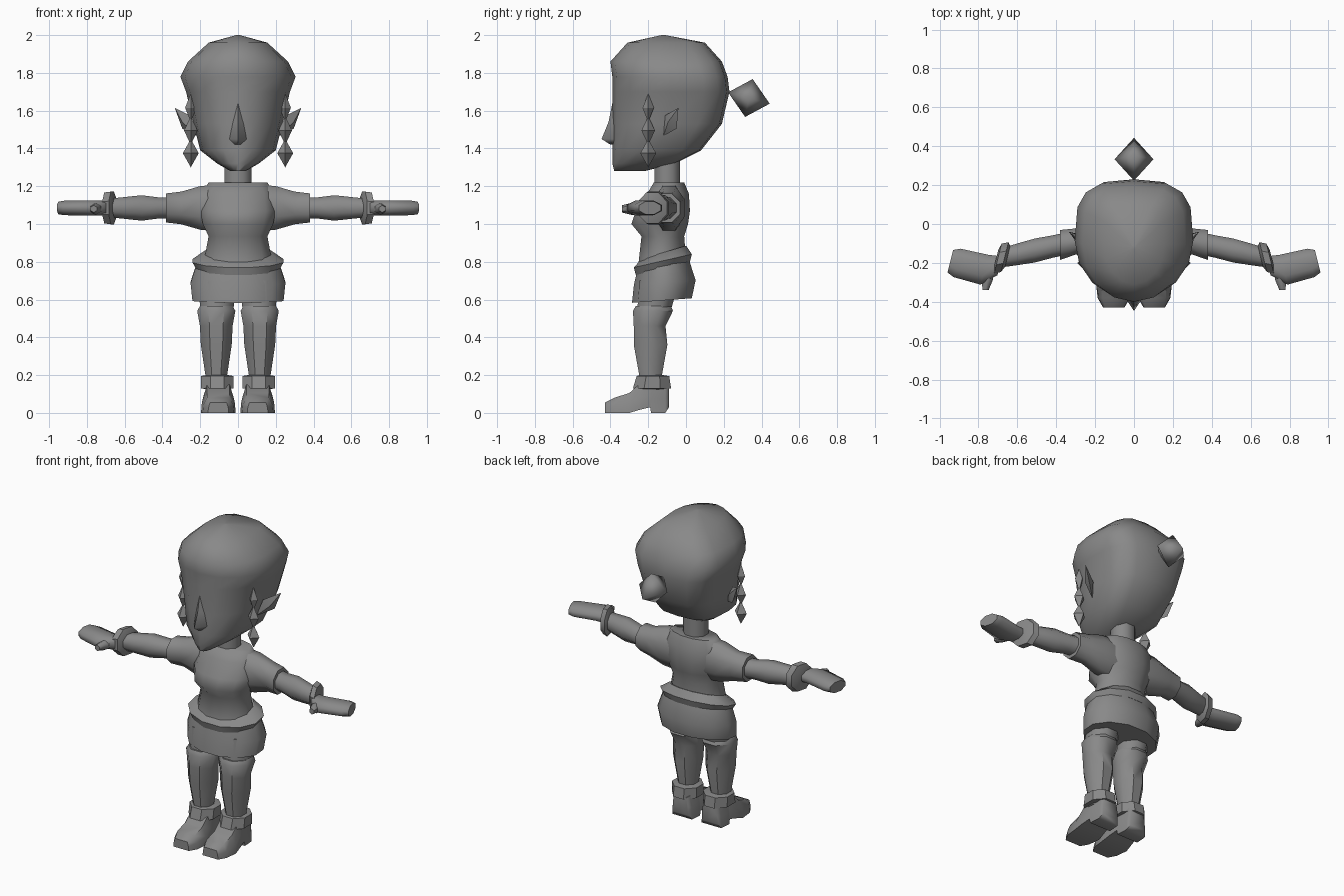
import bpy, bmesh, math
from mathutils import Vector

cube = bpy.data.objects.get("Cube")
if cube:
    bpy.data.objects.remove(cube, do_unlink=True)

SHADE = .25
grey = bpy.data.materials.new("plain_grey")
grey.use_nodes = True
grey.diffuse_color = (SHADE, SHADE, SHADE, 1)
for node in grey.node_tree.nodes:
    if node.type == 'BSDF_PRINCIPLED':
        node.inputs["Base Color"].default_value = grey.diffuse_color


def finish(name, bm, crease):
    """Turn a bmesh into a shaded object of the single colour."""
    bmesh.ops.recalc_face_normals(bm, faces=bm.faces)
    mesh = bpy.data.meshes.new(name)
    bm.to_mesh(mesh)
    bm.free()
    mesh.materials.append(grey)
    part = bpy.data.objects.new(name, mesh)
    bpy.context.collection.objects.link(part)
    bpy.ops.object.select_all(action='DESELECT')
    part.select_set(True)
    bpy.context.view_layer.objects.active = part
    bpy.ops.object.shade_smooth_by_angle(angle=math.radians(crease))


def loft(name, rings, side=1, crease=60):
    """Skin a row of point rings and cap both ends."""
    bm = bmesh.new()
    loops = [[bm.verts.new((x * side, y, z)) for x, y, z in ring] for ring in rings]
    for low, high in zip(loops, loops[1:]):
        for i in range(len(low)):
            bm.faces.new((low[i - 1], low[i], high[i], high[i - 1]))
    bm.faces.new(loops[0])
    bm.faces.new(loops[-1])
    finish(name, bm, crease)


def circle(sides):
    """Unit polygon with a flat side facing each axis."""
    turns = [math.tau * (i + .5) / sides for i in range(sides)]
    return [(1.04 * math.cos(turn), 1.04 * math.sin(turn)) for turn in turns]


def upright(name, stations, x=0, side=1, outline=circle(8), tilt=0, crease=60):
    """Body part from stations of height, half width, front and back."""
    rings = []
    for z, width, front, back in stations:
        middle, depth = (front + back) / 2, (back - front) / 2
        rings.append([(x + u * width, middle + v * depth, z + v * tilt)
                      for u, v in outline])
    loft(name, rings, side, crease)


def arm_line(x):
    """The arm bends towards the front beyond the sleeve."""
    return -.09 - .22 * max(0, x - .3)


def sideways(name, stations, side, line=arm_line, slant=0, crease=60):
    """Arm part from stations of distance, half depth and half height."""
    loft(name, [[(x + u * depth * slant, line(x) + u * depth, 1.085 + v * height)
                 for u, v in circle(8)] for x, depth, height in stations], side, crease)


def gem(name, centre, axes, side=1, crease=180):
    """Eight-faced gem from three half axes."""
    bm = bmesh.new()
    pairs = []
    for axis in axes:
        ends = [Vector(centre) + Vector(axis) * way for way in (1, -1)]
        pairs.append([bm.verts.new((end.x * side, end.y, end.z)) for end in ends])
    for first in pairs[0]:
        for second in pairs[1]:
            for third in pairs[2]:
                bm.faces.new((first, second, third))
    finish(name, bm, crease)


# Head: round in front, squarish behind
def skull(u, v):
    power = .6 if v > 0 else 1
    return math.copysign(abs(u) ** power, u), math.copysign(abs(v) ** power, v)


turns = [math.tau * i / 16 for i in range(16)]
head_outline = [skull(math.sin(turn), -math.cos(turn)) for turn in turns]
upright("head", [
    (1.28, .04, -.38, -.22), (1.32, .11, -.39, -.06), (1.39, .2, -.39, .08),
    (1.53, .235, -.39, .19), (1.7, .275, -.39, .23), (1.78, .305, -.39, .22),
    (1.86, .265, -.4, .19), (1.96, .155, -.31, .1), (2, .01, -.13, -.11),
], outline=head_outline)

# Nose: a wedge, widest at the nostrils
loft("nose", [[(-width, -.38, z), (width, -.38, z), (0, tip, z)] for z, width, tip in
              [(1.64, .01, -.39), (1.54, .03, -.41), (1.45, .045, -.447), (1.42, .02, -.4)]])

gem("hair_bun", (0, .333, 1.667), [(.1, 0, 0), (0, .11, -.03), (0, .02, .1)])

# Trunk and clothes
upright("neck", [(z, .075, -.17, -.03) for z in (1.2, 1.36)])
trunk = circle(12)
upright("torso", [
    (.8, .18, -.25, 0), (.935, .155, -.235, -.01), (1, .185, -.288, .01),
    (1.07, .2, -.265, .02), (1.16, .19, -.205, .015), (1.22, .155, -.17, -.01),
], outline=trunk)
upright("belt", [(.85, .175, -.235, 0), (.805, .24, -.275, .03), (.765, .215, -.265, .02)],
        outline=trunk, tilt=.035, crease=40)
upright("skirt", [(.8, .215, -.25, .015), (.69, .25, -.275, .05), (.595, .24, -.285, .03)],
        outline=trunk, tilt=.012)

for side, tag in ((1, "left_"), (-1, "right_")):
    # Pointed ear and hanging strand of gems
    gem(tag + "ear", (.275, -.08, 1.54),
        [(.06, .04, .075), (-.02, -.03, .035), (.02, -.015, 0)], side, 30)
    for i in range(3):
        size = .042 - .006 * i
        gem(tag + "strand_gem_" + "abc"[i], (.25, -.2, 1.375 + .12 * i),
            [(size, 0, 0), (0, size, 0), (0, 0, .075)], side, 30)

    # Sleeve, forearm and wrist cuff
    sideways(tag + "sleeve", [(.1, .08, .13), (.2, .085, .12), (.3, .07, .09), (.38, .08, .08)], side)
    sideways(tag + "forearm", [(.34, .06, .058), (.42, .06, .058), (.51, .064, .07),
                               (.6, .058, .06), (.69, .05, .05)], side)
    sideways(tag + "wrist_cuff", [(.65, .055, .055), (.665, .08, .09), (.7, .08, .085),
                                  (.71, .05, .05)], side, slant=-.25, crease=40)

    # Hand turned back outwards, thumb pointing forwards
    sideways(tag + "hand", [(.69, .05, .04), (.77, .08, .042), (.91, .076, .04), (.945, .06, .035)],
             side, line=lambda x: -.235 + .25 * abs(x - .77), slant=-.25)
    loft(tag + "thumb", [[(.74 + reach * .2 + u * size, -.22 - reach, 1.08 + v * size)
                          for u, v in circle(6)]
                         for reach, size in [(0, .03), (.07, .03), (.12, .018)]], side)

    # Leg, stocking and ankle cuff
    upright(tag + "thigh", [(.7, .1, -.25, -.03), (.5, .09, -.265, -.09)], .112, side)
    upright(tag + "stocking", [
        (.565, .09, -.27, -.075), (.54, .105, -.285, -.065), (.46, .09, -.28, -.105),
        (.36, .085, -.28, -.095), (.2, .06, -.25, -.125), (.12, .06, -.25, -.125),
    ], .115, side, crease=45)
    upright(tag + "ankle_cuff", [
        (.2, .06, -.25, -.12), (.195, .09, -.265, -.085), (.13, .09, -.285, -.075),
        (.125, .06, -.25, -.1),
    ], .11, side, crease=40)

    # Shoe: flat sole, arch, then a raised heel
    sections = []
    for y, width, low, high in [(-.43, .055, 0, .055), (-.38, .083, 0, .08), (-.3, .092, 0, .105),
                                (-.25, .085, .015, .15), (-.19, .075, .03, .15),
                                (-.185, .075, 0, .15), (-.11, .07, 0, .15), (-.09, .055, .03, .14)]:
        top = min(width * .8, .06)
        half = [(width, low), (width * .95, (low + high) / 2), (top, high)]
        whole = half + [(-w, z) for w, z in reversed(half)]
        sections.append([(.104 + w, y, z) for w, z in whole])
    loft(tag + "shoe", sections, side)
